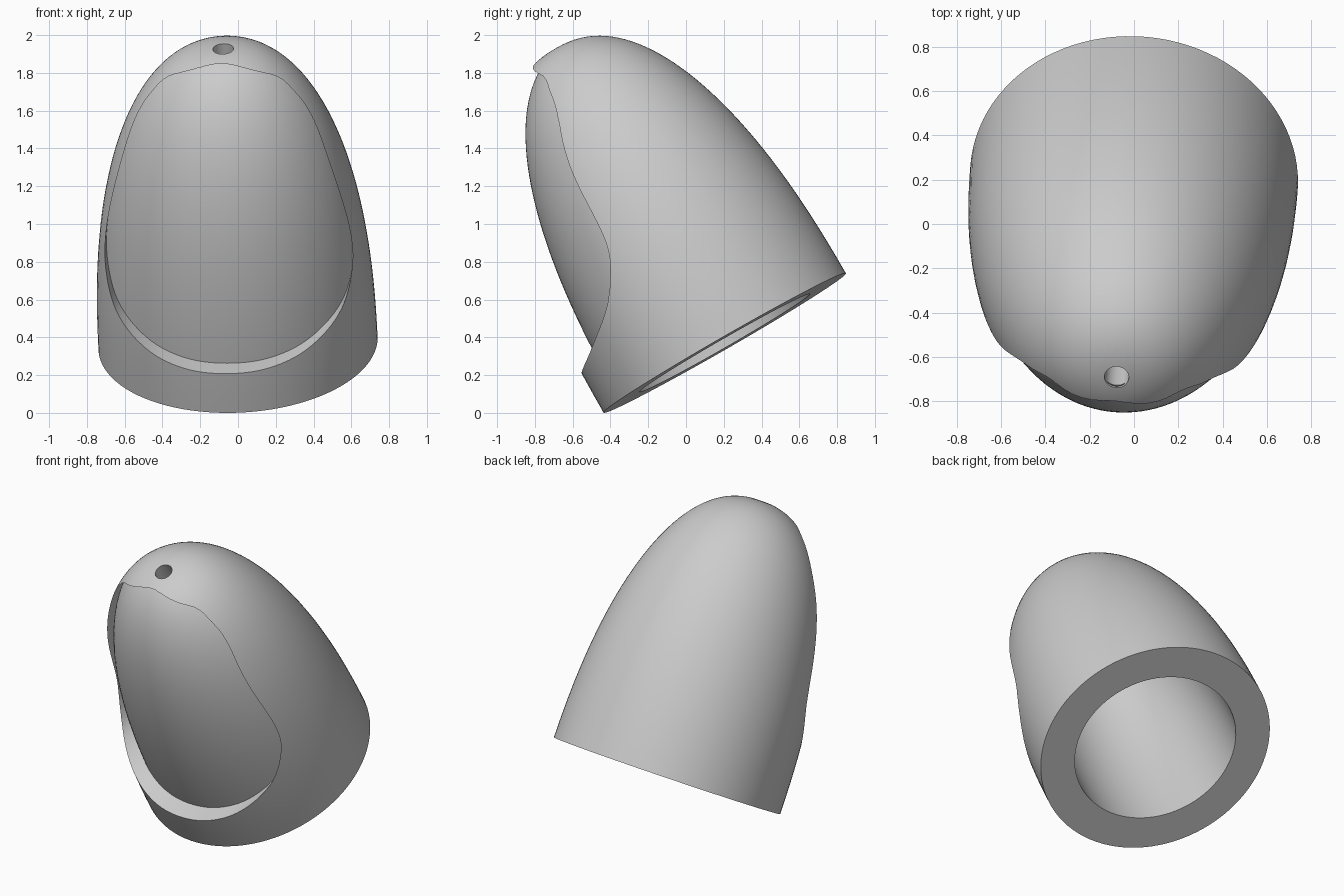
import bpy, bmesh, math
from mathutils import Vector

cube = bpy.data.objects.get("Cube")
if cube:
    bpy.data.objects.remove(cube, do_unlink=True)

RADIUS, HEIGHT = 0.74, 1.8
POWER = 2.3          # roundness of the dome shoulder
SEGMENTS, RINGS = 96, 40

grey = bpy.data.materials.new("plain grey")
grey.use_nodes = True
colour = (0.6, 0.6, 0.6, 1)
grey.diffuse_color = colour
grey.node_tree.nodes["Principled BSDF"].inputs["Base Color"].default_value = colour


def make_object(name, bm):
    bmesh.ops.recalc_face_normals(bm, faces=bm.faces)
    mesh = bpy.data.meshes.new(name)
    bm.to_mesh(mesh)
    bm.free()
    mesh.materials.append(grey)
    obj = bpy.data.objects.new(name, mesh)
    bpy.context.collection.objects.link(obj)
    return obj


def dome(name, radius, height, shift_y=0.0, skirt=0.0):
    """Closed superelliptic dome, with an optional skirt below z = 0."""
    profile = [(radius, -skirt)] if skirt else []
    for i in range(RINGS):
        t = math.pi / 2 * i / RINGS
        profile.append((radius * math.cos(t) ** (2 / POWER),
                        height * math.sin(t) ** (2 / POWER)))
    bm = bmesh.new()
    rings = []
    for r, z in profile:
        rings.append([bm.verts.new((r * math.cos(a), r * math.sin(a) + shift_y, z))
                      for a in (math.tau * k / SEGMENTS for k in range(SEGMENTS))])
    tip = bm.verts.new((0, shift_y, height))
    for low, high in zip(rings, rings[1:]):
        for k in range(SEGMENTS):
            n = (k + 1) % SEGMENTS
            bm.faces.new((low[k], low[n], high[n], high[k]))
    for k in range(SEGMENTS):
        bm.faces.new((rings[-1][k], rings[-1][(k + 1) % SEGMENTS], tip))
    bm.faces.new(rings[0][::-1])
    return make_object(name, bm)


def smooth_loop(points, steps=8):
    """Closed Catmull-Rom loop through the points."""
    pts = [Vector(p) for p in points]
    n = len(pts)
    out = []
    for i in range(n):
        a, b, c, d = (pts[(i + k) % n] for k in (-1, 0, 1, 2))
        for s in range(steps):
            t = s / steps
            out.append(0.5 * (2 * b + (c - a) * t + (2 * a - 5 * b + 4 * c - d) * t ** 2
                              + (3 * b - a - 3 * c + d) * t ** 3))
    return out


def subtract(target, cutter):
    mod = target.modifiers.new("cut", "BOOLEAN")
    mod.operation = "DIFFERENCE"
    mod.solver = "EXACT"
    mod.object = cutter
    bpy.context.view_layer.update()
    graph = bpy.context.evaluated_depsgraph_get()
    mesh = bpy.data.meshes.new_from_object(target.evaluated_get(graph))
    target.modifiers.clear()
    target.data = mesh
    bpy.data.objects.remove(cutter, do_unlink=True)


# Outer shell
shell = dome("domed_shell", RADIUS, HEIGHT)

# Egg-shaped front recess: a prism whose back follows the shell, set inward
half = [(0.23, 0.252), (0.43, 0.31), (0.59, 0.43), (0.652, 0.6), (0.65, 0.8),
        (0.59, 1.09), (0.49, 1.41), (0.38, 1.6), (0.24, 1.72)]
outline = smooth_loop([(0, 0.238)] + half + [(0, 1.785)]
                      + [(-x, z) for x, z in reversed(half)])
bm = bmesh.new()
face = bm.faces.new([bm.verts.new((p.x, -1.5, p.y)) for p in outline])
extruded = bmesh.ops.extrude_face_region(bm, geom=[face])["geom"]
bmesh.ops.translate(bm, vec=(0, 1.52, 0),
                    verts=[v for v in extruded if isinstance(v, bmesh.types.BMVert)])
recess = make_object("recess_cutter", bm)
subtract(recess, dome("recess_back", RADIUS, HEIGHT, shift_y=0.11))
subtract(shell, recess)

# Hollow inside, open at the base
subtract(shell, dome("hollow_cutter", 0.52, 1.58, skirt=0.1))

# Small round hole at the tip
bm = bmesh.new()
bmesh.ops.create_cone(bm, cap_ends=True, segments=40, radius1=0.055, radius2=0.055, depth=0.6)
bmesh.ops.translate(bm, vec=(0, 0, 1.75), verts=bm.verts)
subtract(shell, make_object("hole_cutter", bm))

# Lean forward with a slight turn
shell.rotation_euler = (math.radians(30), 0, math.radians(-5))
shell.location = (0, 0.205, RADIUS * math.sin(math.radians(30)))

bpy.ops.object.select_all(action="DESELECT")
shell.select_set(True)
bpy.context.view_layer.objects.active = shell
bpy.ops.object.shade_smooth_by_angle(angle=math.radians(30))
